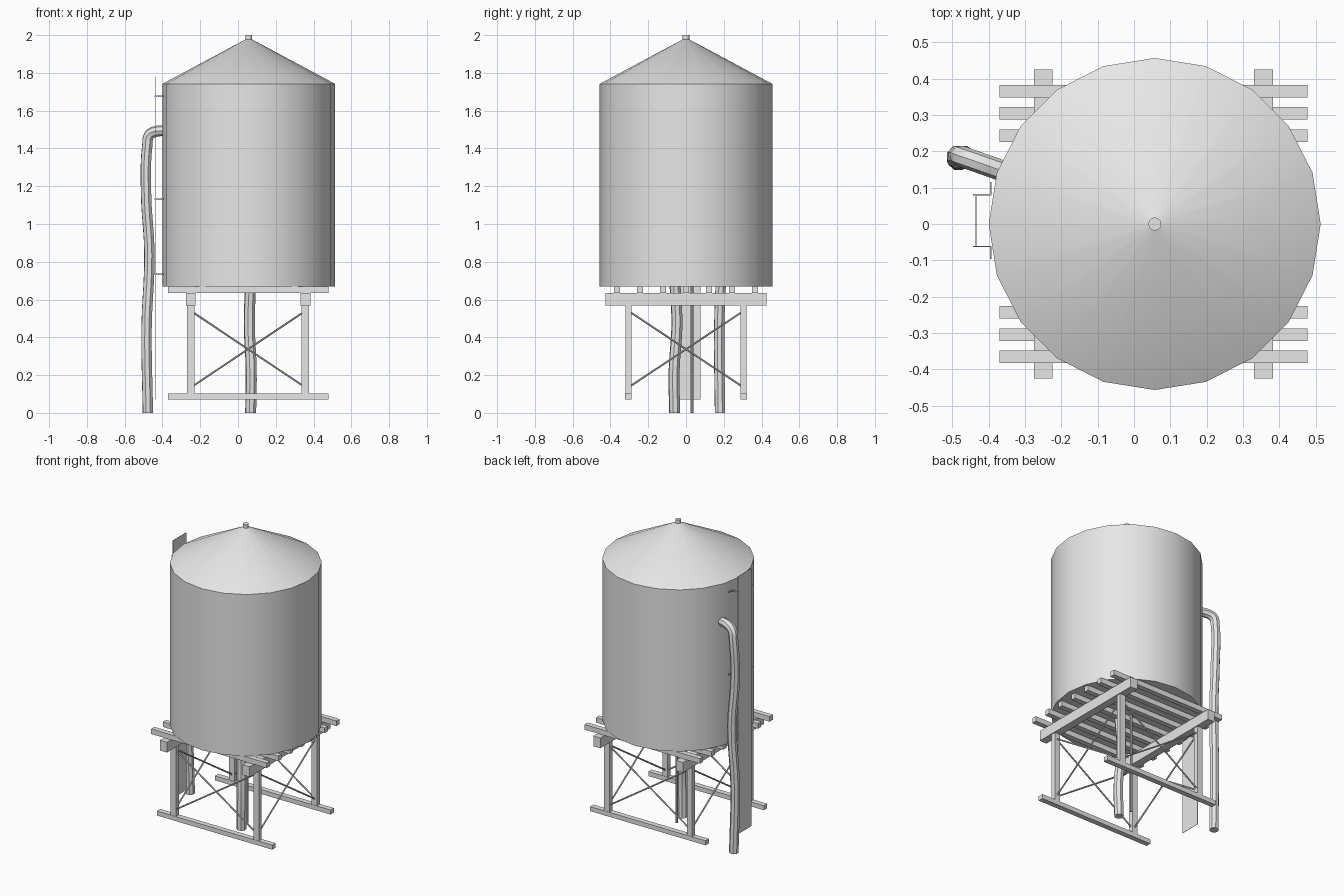
import bpy, bmesh, math
from mathutils import Vector

cube = bpy.data.objects.get("Cube")
if cube:
    bpy.data.objects.remove(cube, do_unlink=True)

grey = bpy.data.materials.new("plain grey")
grey.use_nodes = True
grey.diffuse_color = (0.8, 0.8, 0.8, 1)
grey.node_tree.nodes["Principled BSDF"].inputs["Base Color"].default_value = (0.8, 0.8, 0.8, 1)

CX = 0.057            # tank axis
LEGS_X = (-0.25, 0.357)
LEG_Y = 0.305


def add_mesh(name, bm, smooth=False):
    bmesh.ops.recalc_face_normals(bm, faces=bm.faces[:])
    mesh = bpy.data.meshes.new(name)
    bm.to_mesh(mesh)
    bm.free()
    mesh.materials.append(grey)
    obj = bpy.data.objects.new(name, mesh)
    bpy.context.collection.objects.link(obj)
    if smooth:
        smooth_edges(obj)
    return obj


def smooth_edges(obj):
    bpy.ops.object.select_all(action="DESELECT")
    obj.select_set(True)
    bpy.context.view_layer.objects.active = obj
    bpy.ops.object.shade_smooth_by_angle(angle=math.radians(35))


def box(name, x, y, z):
    """Box from (min, max) ranges."""
    bm = bmesh.new()
    bmesh.ops.create_cube(bm, size=1)
    for v in bm.verts:
        v.co = [r[0] if c < 0 else r[1] for c, r in zip(v.co, (x, y, z))]
    return add_mesh(name, bm)


def around(c, width):
    return (c - width / 2, c + width / 2)


def lathe(name, profile, sides):
    """Closed turned solid about the tank axis; radius 0 makes a tip."""
    bm = bmesh.new()
    rings = []
    for r, z in profile:
        angles = [2 * math.pi * i / sides for i in range(sides)]
        rings.append([bm.verts.new((CX + r * math.cos(a), r * math.sin(a), z)) for a in angles])
    for low, high in zip(rings, rings[1:]):
        for i in range(sides):
            j = (i + 1) % sides
            bm.faces.new((low[i], low[j], high[j], high[i]))
    bm.faces.new(rings[0])
    bm.faces.new(rings[-1])
    return add_mesh(name, bm, True)


def tube(name, points, radius, bevel=2, steps=5):
    """Round pipe along a smooth path."""
    curve = bpy.data.curves.new(name, "CURVE")
    curve.dimensions = "3D"
    curve.bevel_depth = radius
    curve.bevel_resolution = bevel
    curve.resolution_u = steps
    curve.use_fill_caps = True
    spline = curve.splines.new("BEZIER")
    spline.bezier_points.add(len(points) - 1)
    for p, co in zip(spline.bezier_points, points):
        p.co = co
        p.handle_left_type = p.handle_right_type = "AUTO"
    curve.materials.append(grey)
    obj = bpy.data.objects.new(name, curve)
    bpy.context.collection.objects.link(obj)
    bpy.ops.object.select_all(action="DESELECT")
    obj.select_set(True)
    bpy.context.view_layer.objects.active = obj
    bpy.ops.object.convert(target="MESH")
    smooth_edges(bpy.context.view_layer.objects.active)


def rod(name, a, b, radius):
    a, b = Vector(a), Vector(b)
    bm = bmesh.new()
    bmesh.ops.create_cone(bm, cap_ends=True, segments=8, radius1=radius,
                          radius2=radius, depth=(b - a).length)
    turn = (b - a).to_track_quat("Z", "Y")
    for v in bm.verts:
        v.co = turn @ v.co + (a + b) / 2
    return add_mesh(name, bm, True)


# Tank with conical roof and vent cap
lathe("tank", [(0.457, 0.67), (0.457, 1.742), (0.012, 1.98)], 20)
lathe("vent_cap", [(0.018, 1.965), (0.018, 2.0)], 12)

# Joists, bearers, legs and ground sills
for i in range(7):
    box("joist", (-0.37, 0.478), around((i - 3) * 0.1217, 0.034), (0.636, 0.67))
for x in LEGS_X:
    box("bearer", around(x, 0.052), (-0.425, 0.425), (0.568, 0.636))
for y in (-LEG_Y, LEG_Y):
    box("ground_sill", (-0.37, 0.478), around(y, 0.035), (0.072, 0.102))
    for x in LEGS_X:
        box("leg", around(x, 0.04), around(y, 0.031), (0.1, 0.57))

# Crossed bracing on all four sides
LOW, HIGH = 0.135, 0.54
for z1, z2 in ((LOW, HIGH), (HIGH, LOW)):
    for y in (-LEG_Y, LEG_Y):
        rod("cross_brace", (LEGS_X[0], y, z1), (LEGS_X[1], y, z2), 0.005)
    for x in LEGS_X:
        rod("cross_brace", (x, -LEG_Y, z1), (x, LEG_Y, z2), 0.005)

# Outer pipe, lower pipe and drain rod
tube("outer_pipe", [(-0.35, 0.142, 1.49), (-0.435, 0.172, 1.49), (-0.47, 0.184, 1.47),
                    (-0.48, 0.188, 1.42), (-0.487, 0.18, 1.17), (-0.469, 0.188, 0.84),
                    (-0.484, 0.176, 0.45), (-0.477, 0.18, 0)], 0.029)
tube("lower_pipe", [(0.066, -0.058, 0.675), (0.06, -0.048, 0.47),
                    (0.07, -0.063, 0.22), (0.067, -0.06, 0)], 0.03)
rod("drain_rod", (0.047, 0.031, 0), (0.047, 0.031, 0.675), 0.008)

# Ladder panel and its wall brackets
box("ladder_panel", (-0.436, -0.434), (-0.062, 0.078), (0.07, 1.78))
for z in (0.735, 1.13, 1.677):
    for y, foot in ((0.08, 0.115), (-0.062, -0.097)):
        box("bracket_arm", (-0.443, -0.393), around(y, 0.004), around(z, 0.008))
        box("bracket_foot", (-0.397, -0.393), sorted((y, foot)), around(z, 0.008))
